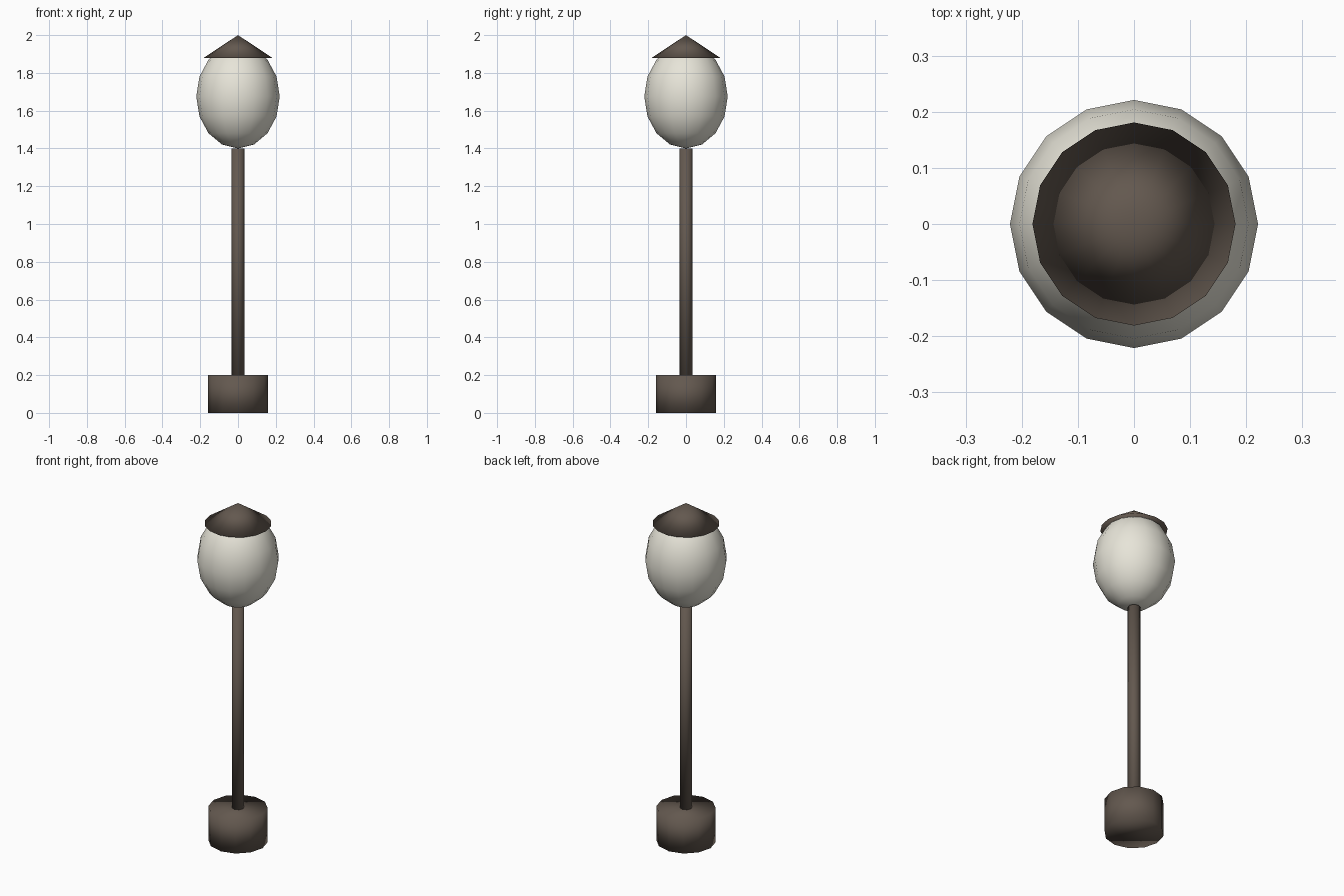
import bpy

if "Cube" in bpy.data.objects:
    bpy.data.objects.remove(bpy.data.objects["Cube"])


def material(name, rgb):
    m = bpy.data.materials.new(name)
    m.diffuse_color = (*rgb, 1.0)
    m.use_nodes = True
    m.node_tree.nodes["Principled BSDF"].inputs["Base Color"].default_value = m.diffuse_color
    return m


bronze = material("dark_bronze", (0.125, 0.098, 0.078))
cream = material("cream_glass", (0.80, 0.78, 0.69))


def finish(name, mat):
    ob = bpy.context.object
    ob.name = name
    ob.data.materials.append(mat)
    bpy.ops.object.shade_smooth()
    return ob


def tapered(name, sides, r_bottom, r_top, z0, z1):
    bpy.ops.mesh.primitive_cone_add(vertices=sides, radius1=r_bottom, radius2=r_top,
                                    depth=z1 - z0, location=(0, 0, (z0 + z1) / 2))
    return finish(name, bronze)


# foot and pole
tapered("base", 12, 0.16, 0.16, 0.0, 0.2)
tapered("pole", 8, 0.034, 0.034, 0.2, 1.4)

# egg-shaped lamp globe
bpy.ops.mesh.primitive_uv_sphere_add(segments=16, ring_count=8, radius=1,
                                     location=(0, 0, 1.675))
globe = finish("globe", cream)
globe.scale = (0.221, 0.221, 0.275)

# conical cap
tapered("cap", 16, 0.181, 0.0, 1.88, 2.0)
